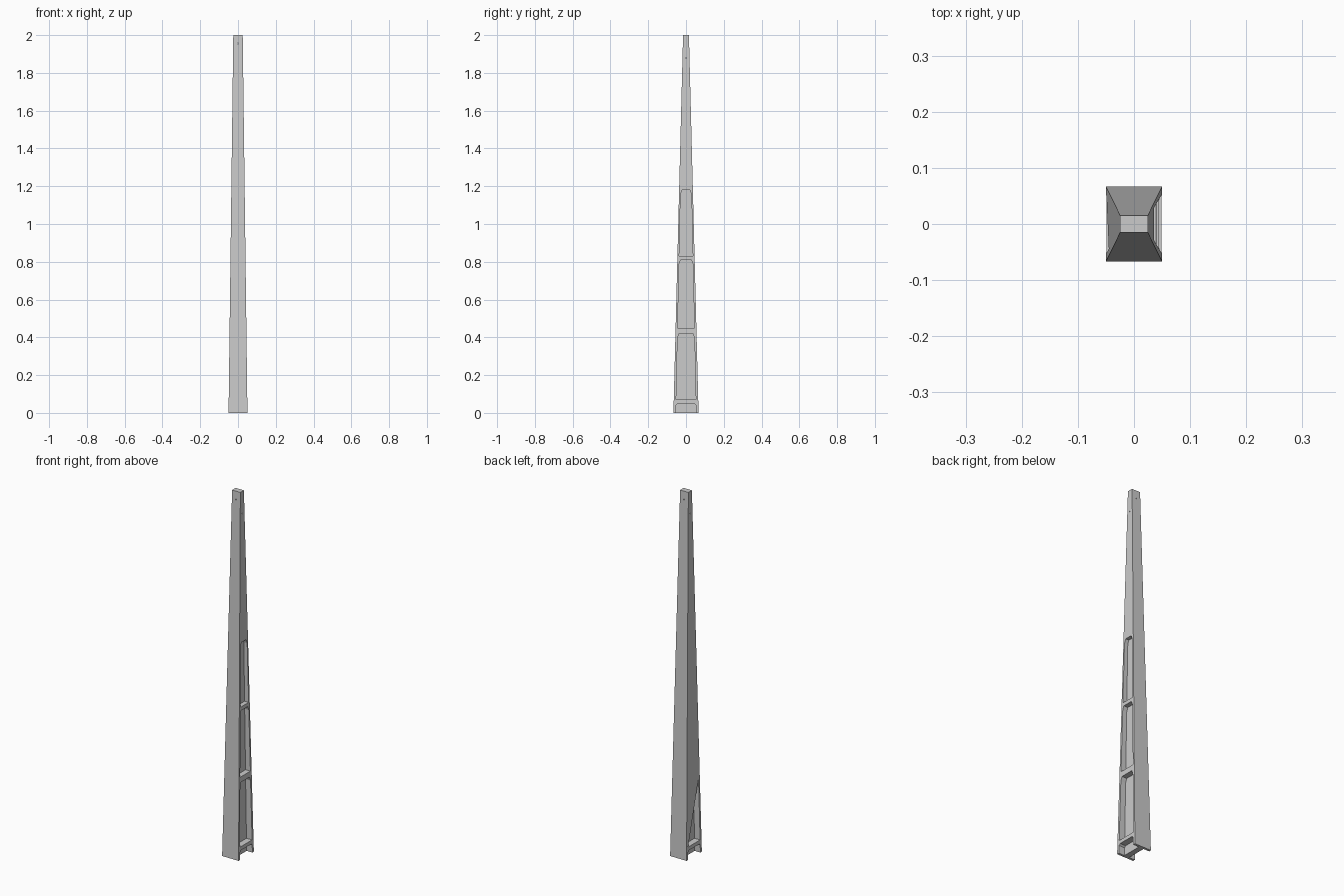
import bpy, bmesh, math
from mathutils import Matrix

if "Cube" in bpy.data.objects:
    bpy.data.objects.remove(bpy.data.objects["Cube"])

H = 2.0
WEB = 0.015          # half thickness of the central web


def make(name, bm):
    bmesh.ops.recalc_face_normals(bm, faces=bm.faces)
    me = bpy.data.meshes.new(name)
    bm.to_mesh(me)
    bm.free()
    ob = bpy.data.objects.new(name, me)
    bpy.context.collection.objects.link(ob)
    return ob


def prism(bm, outline, x0, x1):
    """Extrude a (y, z) outline along x."""
    a = [bm.verts.new((x0, y, z)) for y, z in outline]
    b = [bm.verts.new((x1, y, z)) for y, z in outline]
    bm.faces.new(a)
    bm.faces.new(b[::-1])
    n = len(a)
    for i in range(n):
        j = (i + 1) % n
        bm.faces.new((a[i], b[i], b[j], a[j]))


def half_width(z):
    return 0.0535 - 0.021 * z


def panel(z0, z1):
    """Tapered panel outline with chamfered upper corners."""
    w0, w1 = half_width(z0), half_width(z1)
    c = 0.022 if z1 > 0.1 else 0.008
    return [(-w0, z0), (w0, z0), (w1, z1 - c), (w1 - 0.008, z1),
            (-w1 + 0.008, z1), (-w1, z1 - c)]


# Tapered pole body
bm = bmesh.new()
bmesh.ops.create_cube(bm, size=2)
for v in bm.verts:
    top = v.co.z > 0
    v.co.x *= 0.025 if top else 0.05
    v.co.y *= 0.0155 if top else 0.0665
    v.co.z = H if top else 0
pole = make("tapered_pole", bm)

# Recesses: right side has all panels, left side a foot notch and a half-open panel
bm = bmesh.new()
for z0, z1 in [(-0.02, 0.05), (0.07, 0.42), (0.45, 0.81), (0.83, 1.18)]:
    prism(bm, panel(z0, z1), WEB, 0.1)
prism(bm, panel(-0.02, 0.05), -0.1, -WEB)
prism(bm, [(half_width(0.07), 0.07), (-half_width(0.07), 0.07),
           (-half_width(0.42), 0.41)], -0.1, -WEB)

# Small bolt holes near the top
for z, axis in [(1.955, 'X'), (1.88, 'Y')]:
    bmesh.ops.create_cone(
        bm, cap_ends=True, segments=12, radius1=0.003, radius2=0.003, depth=0.2,
        matrix=Matrix.Translation((0, 0, z)) @ Matrix.Rotation(math.pi / 2, 4, axis))
cutter = make("recess_cutter", bm)
cutter.hide_render = True

mod = pole.modifiers.new("recesses", 'BOOLEAN')
mod.operation = 'DIFFERENCE'
mod.solver = 'EXACT'
mod.object = cutter
bpy.context.view_layer.objects.active = pole
pole.select_set(True)
bpy.ops.object.modifier_apply(modifier=mod.name)
bpy.data.objects.remove(cutter, do_unlink=True)
